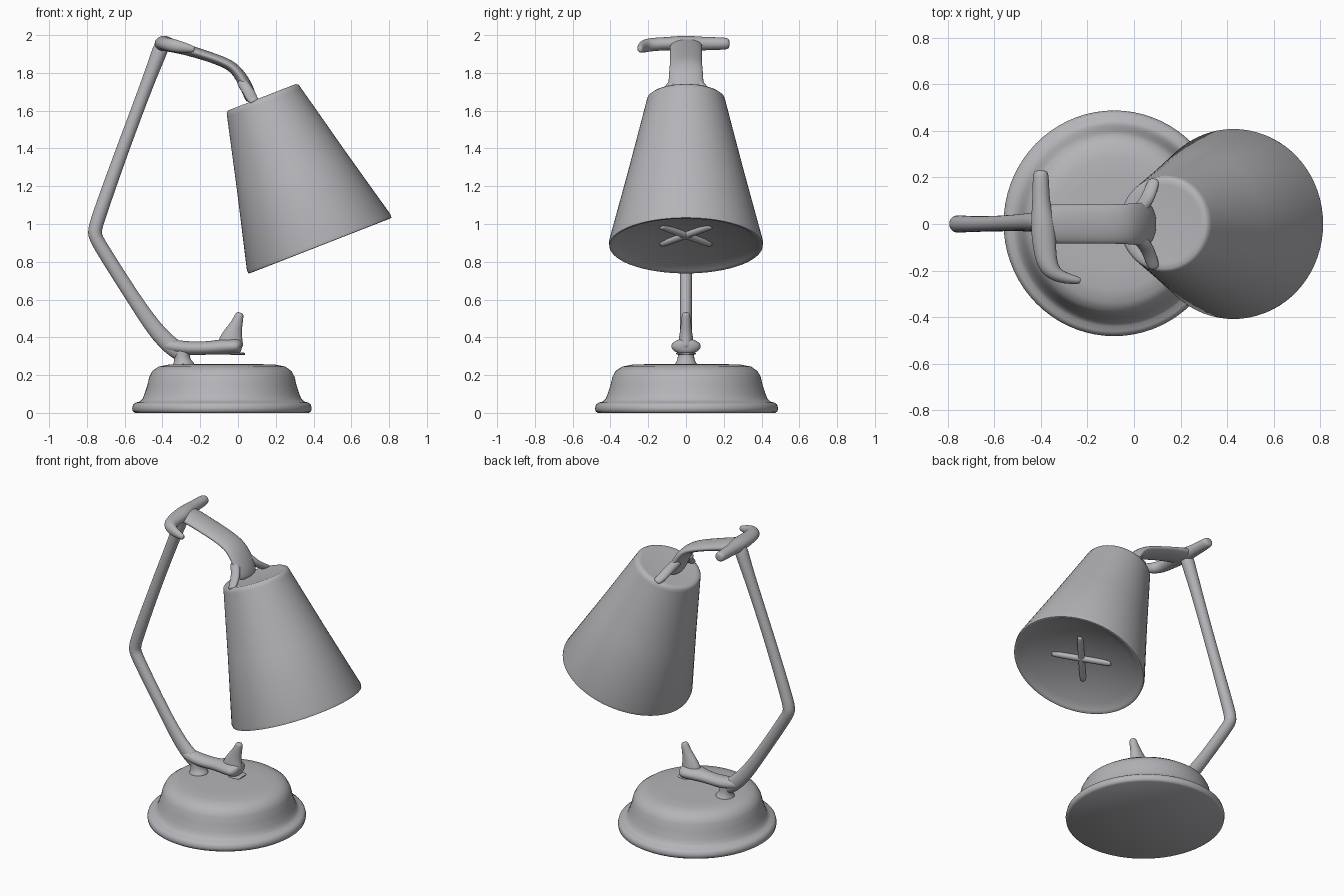
import bpy, bmesh, math
from mathutils import Vector, Matrix

metal = bpy.data.materials.new("plain grey")
metal.diffuse_color = (0.46, 0.46, 0.485, 1)


def finish(bm, name, subsurf=0, angle=40):
    bmesh.ops.recalc_face_normals(bm, faces=bm.faces)
    me = bpy.data.meshes.new(name)
    bm.to_mesh(me)
    bm.free()
    me.materials.append(metal)
    me.shade_smooth()
    ob = bpy.data.objects.new(name, me)
    bpy.context.collection.objects.link(ob)
    if subsurf:
        m = ob.modifiers.new("round", 'SUBSURF')
        m.levels = m.render_levels = subsurf
    else:
        me.set_sharp_from_angle(angle=math.radians(angle))
    return ob


def skin(bm, rings):
    n = len(rings[0])
    for a, b in zip(rings, rings[1:]):
        for i in range(n):
            j = (i + 1) % n
            bm.faces.new((a[i], a[j], b[j], b[i]))
    bm.faces.new(rings[0][::-1])
    bm.faces.new(rings[-1])


def lathe(name, profile, matrix, seg=72, angle=40):
    # profile of (radius, height), both ends closed by flat caps
    bm = bmesh.new()
    rings = []
    for r, z in profile:
        rings.append([bm.verts.new(matrix @ Vector((r * math.cos(t), r * math.sin(t), z)))
                      for t in (2 * math.pi * i / seg for i in range(seg))])
    skin(bm, rings)
    return finish(bm, name, angle=angle)


def limb(name, stations, side=(0, 1, 0)):
    # stations of (x, y, z, half width along side, half thickness)
    bm = bmesh.new()
    pts = [Vector(s[:3]) for s in stations]
    side = Vector(side)
    rings = []
    for i, s in enumerate(stations):
        t = (pts[min(i + 1, len(pts) - 1)] - pts[max(i - 1, 0)]).normalized()
        u = (side - t * side.dot(t)).normalized()
        v = t.cross(u)

        def ring(centre, k):
            return [bm.verts.new(centre + (u * math.cos(a) * s[3] + v * math.sin(a) * s[4]) * k * 1.1)
                    for a in (math.pi * (j + .5) / 4 for j in range(8))]
        if i == 0:
            rings.append(ring(pts[i] - t * s[4] * .3, .6))
        rings.append(ring(pts[i], 1))
        if i == len(stations) - 1:
            rings.append(ring(pts[i] + t * s[4] * .3, .6))
    skin(bm, rings)
    return finish(bm, name, subsurf=2)


# domed base with rolled rim, slightly wider front to back
lathe("base", [(0.46, 0), (0.472, 0.008), (0.475, 0.025), (0.47, 0.045), (0.455, 0.055),
               (0.435, 0.06), (0.42, 0.075), (0.41, 0.1), (0.395, 0.145), (0.385, 0.19),
               (0.368, 0.222), (0.335, 0.245), (0.28, 0.256), (0.2, 0.258), (0.05, 0.26)],
      Matrix.Translation((-0.085, 0.003, 0)) @ Matrix.Diagonal((1, 1.02, 1, 1)), angle=60)

# tapered shade, tilted, with a shallow recessed underside
tilt = Matrix.Translation((0.28, 0, 1.28)) @ Matrix.Rotation(-0.372, 4, 'Y')
lathe("shade", [(0.03, -0.352), (0.12, -0.355), (0.24, -0.375), (0.34, -0.40), (0.385, -0.417),
                (0.397, -0.425), (0.406, -0.423), (0.408, -0.405), (0.305, 0.0), (0.21, 0.39),
                (0.205, 0.41), (0.192, 0.42), (0.17, 0.418), (0.03, 0.415)], tilt, angle=50)

# low ribs at the middle of the shade's underside
for k in range(2):
    a = math.radians(45 + 90 * k)
    d = Vector((math.cos(a), math.sin(a), 0)) * 0.18
    ends = [tilt @ (d * f + Vector((0, 0, -0.365))) for f in (-1, 0, 1)]
    limb("underside_rib", [(*p, 0.018, 0.02) for p in ends], side=(0.36, 0, -0.93))

# bent rod arm
limb("arm", [(-0.30, 0, 0.315, .04, .05), (-0.41, 0, 0.395, .032, .046),
             (-0.55, 0, 0.60, .03, .036), (-0.74, 0, 0.90, .036, .038),
             (-0.764, 0, 0.95, .038, .038), (-0.745, 0, 1.02, .036, .038),
             (-0.61, 0, 1.40, .032, .034), (-0.455, .01, 1.81, .035, .034),
             (-0.405, .01, 1.94, .045, .045)])

# cross bar at the top joint, with one swept-forward end
limb("top_crossbar", [(-0.40, 0.22, 1.955, .034, .036), (-0.40, 0.09, 1.955, .034, .036),
                      (-0.39, 0, 1.955, .045, .055), (-0.385, -0.10, 1.955, .034, .05),
                      (-0.37, -0.19, 1.95, .036, .045), (-0.32, -0.23, 1.94, .034, .028),
                      (-0.235, -0.243, 1.925, .018, .016)], side=(0, 0, 1))

# flat upper arm down to the shade
limb("upper_arm", [(-0.41, 0, 1.955, .085, .038), (-0.33, 0, 1.94, .085, .032),
                   (-0.18, 0, 1.895, .085, .026), (-0.05, 0, 1.85, .085, .028),
                   (0.0, 0, 1.805, .09, .03), (0.045, 0, 1.73, .095, .034),
                   (0.07, 0, 1.66, .085, .032)])
for s in (1, -1):
    limb("shade_fork", [(0.02, s * .06, 1.75, .03, .03), (0.055, s * .10, 1.705, .022, .03),
                        (0.07, s * .14, 1.672, .02, .03), (0.085, s * .185, 1.65, .016, .026)],
         side=(0.36, 0, -0.93))

# pivot foot, bracket and thumb lever on the base
limb("pivot_foot", [(-0.29, 0, 0.25, .07, .07), (-0.295, 0, 0.28, .04, .035),
                    (-0.30, 0, 0.34, .045, .05)])
limb("bracket", [(-0.38, 0, 0.36, .04, .035), (-0.28, 0, 0.34, .055, .038),
                 (-0.16, 0, 0.343, .045, .034), (-0.08, 0, 0.35, .07, .042),
                 (-0.01, 0, 0.353, .085, .042), (0.01, 0, 0.35, .06, .038)])
limb("bracket_tip", [(-0.04, 0, 0.315, .06, .01), (0.035, 0, 0.312, .05, .007)])
limb("thumb_lever", [(-0.04, 0, 0.36, .045, .075), (-0.03, 0, 0.42, .033, .05),
                     (-0.005, 0, 0.475, .027, .03), (0.01, 0, 0.525, .022, .022)])
